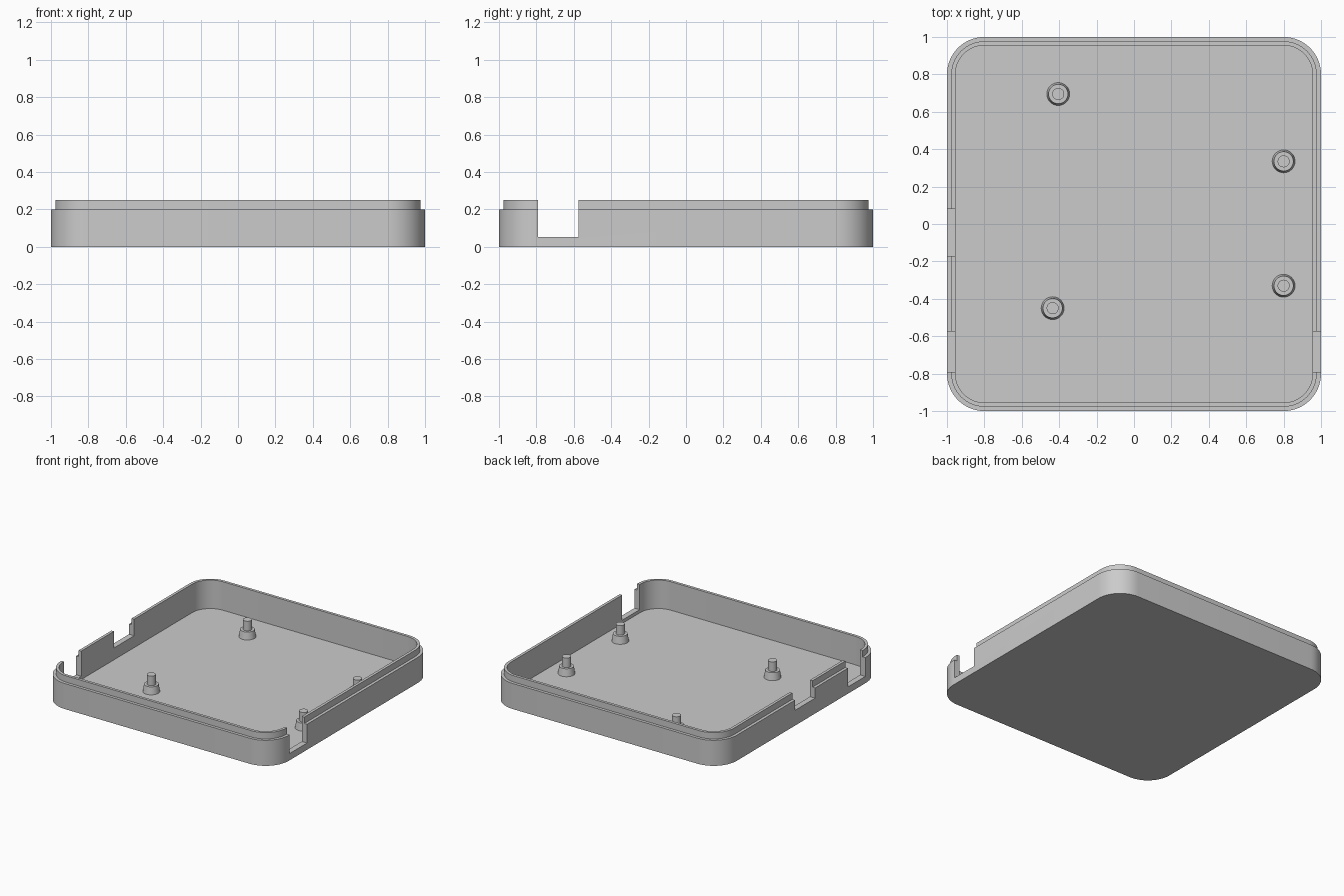
import bpy
import bmesh
from math import cos, sin, pi

cube = bpy.data.objects.get("Cube")
if cube:
    bpy.data.objects.remove(cube, do_unlink=True)

grey = bpy.data.materials.new("light_grey_plastic")
grey.use_nodes = True
grey.diffuse_color = (0.6, 0.6, 0.6, 1)
grey.node_tree.nodes["Principled BSDF"].inputs["Base Color"].default_value = (0.6, 0.6, 0.6, 1)


def rounded_square(half, z, centre=0.8, steps=14):
    """Outline whose corner arcs share fixed centres, so offsets stay parallel."""
    points = []
    for corner, (sx, sy) in enumerate([(1, 1), (-1, 1), (-1, -1), (1, -1)]):
        for i in range(steps + 1):
            a = (corner + i / steps) * pi / 2
            r = half - centre
            points.append((sx * centre + r * cos(a), sy * centre + r * sin(a), z))
    return points


def circle(radius, z, steps=32):
    return [(radius * cos(2 * pi * i / steps), radius * sin(2 * pi * i / steps), z)
            for i in range(steps)]


def loft(name, outlines, location=(0, 0, 0)):
    """Join the outlines in order and cap both ends."""
    bm = bmesh.new()
    rings = [[bm.verts.new(p) for p in outline] for outline in outlines]
    for a, b in zip(rings, rings[1:]):
        for i in range(len(a)):
            j = (i + 1) % len(a)
            bm.faces.new((a[i], a[j], b[j], b[i]))
    bm.faces.new(rings[0][::-1])
    bm.faces.new(rings[-1])
    bmesh.ops.recalc_face_normals(bm, faces=bm.faces)
    mesh = bpy.data.meshes.new(name)
    bm.to_mesh(mesh)
    bm.free()
    obj = bpy.data.objects.new(name, mesh)
    obj.location = location
    obj.data.materials.append(grey)
    bpy.context.collection.objects.link(obj)
    return obj


def activate(obj):
    bpy.ops.object.select_all(action='DESELECT')
    obj.select_set(True)
    bpy.context.view_layer.objects.active = obj


def smooth(obj):
    activate(obj)
    bpy.ops.object.shade_smooth_by_angle(angle=pi / 6)


FLOOR = 0.027

# Tray: outer wall, ledge, raised lip, inner wall, floor
profile = [(1, 0), (1, 0.2), (0.977, 0.2), (0.977, 0.25), (0.955, 0.25), (0.955, FLOOR)]
tray = loft("tray", [rounded_square(h, z) for h, z in profile])


# Wall openings: side, start y, end y, sill height
def cut_opening(side, y0, y1, sill):
    bpy.ops.mesh.primitive_cube_add(size=1, location=(side, (y0 + y1) / 2, sill + 0.2))
    cutter = bpy.context.object
    cutter.name = "opening_cutter"
    cutter.scale = (0.2, y1 - y0, 0.4)
    cutter.hide_render = True
    bpy.context.view_layer.update()
    activate(tray)
    mod = tray.modifiers.new("opening", 'BOOLEAN')
    mod.operation = 'DIFFERENCE'
    mod.solver = 'EXACT'
    mod.object = cutter
    bpy.ops.object.modifier_apply(modifier=mod.name)
    bpy.data.objects.remove(cutter, do_unlink=True)


for opening in [(1, -0.79, -0.575, 0.053), (-1, -0.79, -0.575, 0.053), (-1, -0.17, 0.08, 0.12)]:
    cut_opening(*opening)
smooth(tray)

# Mounting posts: tapered base with a narrow pin
post = [(0.062, FLOOR - 0.005), (0.052, 0.085), (0.032, 0.085), (0.032, 0.16)]
for i, (x, y) in enumerate([(-0.405, 0.695), (0.8, 0.335), (0.8, -0.33), (-0.435, -0.45)]):
    smooth(loft(f"mounting_post_{i + 1}", [circle(r, z) for r, z in post], (x, y, 0)))
